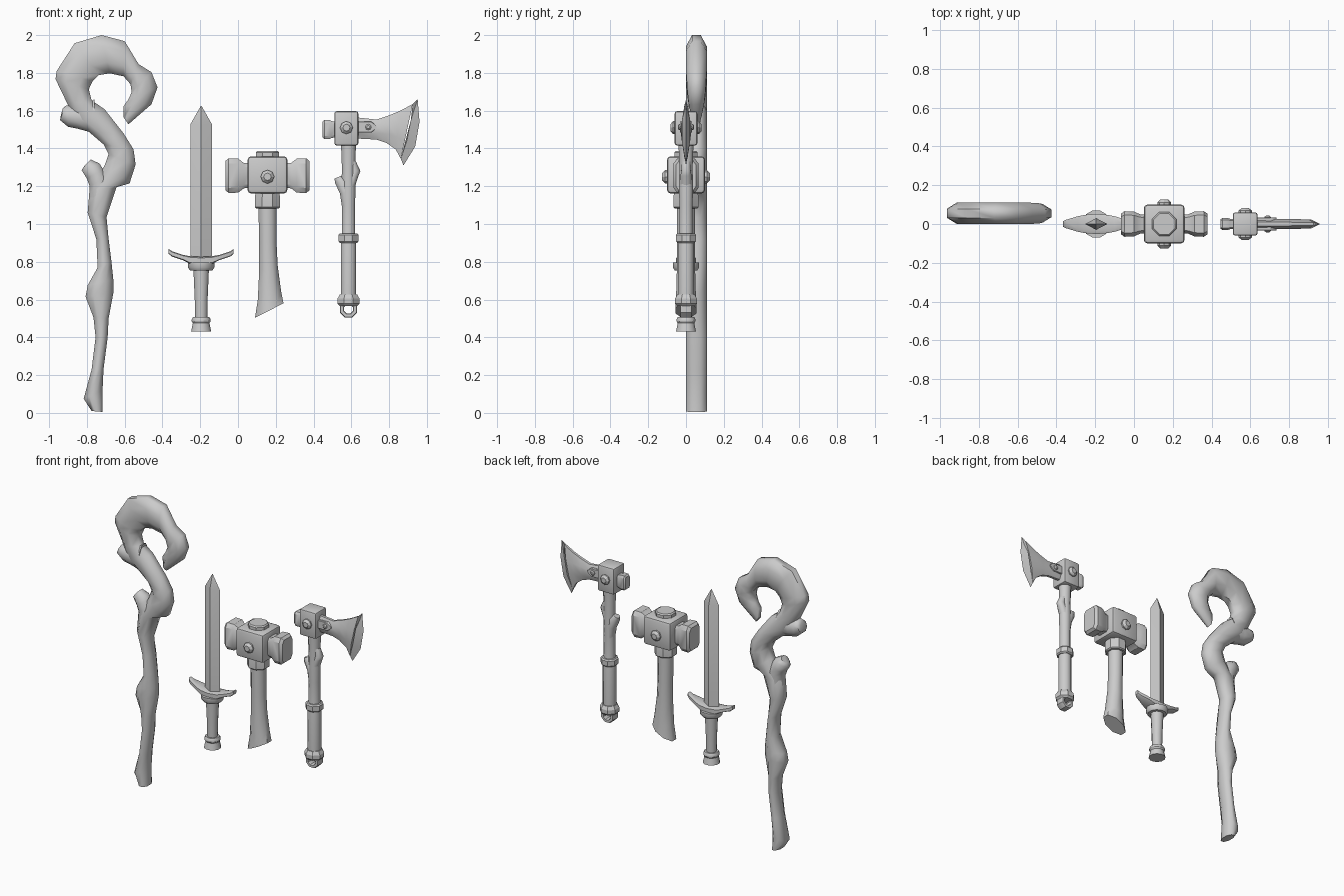
import bpy, bmesh, math


def ngon(n):
    s = 1 / math.cos(math.pi / n)
    return [(s * math.cos((i + .5) * math.tau / n), s * math.sin((i + .5) * math.tau / n)) for i in range(n)]


def cut_box(c):
    k = 1 - c
    return [(1, -k), (1, k), (k, 1), (-k, 1), (-1, k), (-1, -k), (-k, -1), (k, -1)]


OCT, ROUND, DIAMOND = ngon(8), ngon(12), [(1, 0), (0, 1), (-1, 0), (0, -1)]


def finish(name, bm, angle):
    bmesh.ops.recalc_face_normals(bm, faces=bm.faces)
    me = bpy.data.meshes.new(name)
    bm.to_mesh(me)
    bm.free()
    me.shade_smooth()
    me.set_sharp_from_angle(angle=math.radians(angle))
    ob = bpy.data.objects.new(name, me)
    bpy.context.collection.objects.link(ob)
    return ob


def loft(name, secs, shape=OCT, depth=.05, y=0, angle=30, closed=False):
    """Skin cross-sections given by two opposite edge points (x1,z1,x2,z2[,half depth])."""
    bm = bmesh.new()
    rings = []
    for s in secs:
        x1, z1, x2, z2 = s[:4]
        d = s[4] if len(s) > 4 else depth
        rings.append([bm.verts.new(((x1 + x2) / 2 + a * (x2 - x1) / 2, y + b * d,
                                    (z1 + z2) / 2 + a * (z2 - z1) / 2)) for a, b in shape])
    n = len(shape)
    for r, q in zip(rings, rings[1:] + (rings[:1] if closed else [])):
        for i in range(n):
            bm.faces.new((r[i], r[(i + 1) % n], q[(i + 1) % n], q[i]))
    if not closed:
        bm.faces.new(rings[0])
        bm.faces.new(rings[-1])
    return finish(name, bm, angle)


def turned(name, x, prof, shape=OCT, angle=40):
    return loft(name, [(x - r, z, x + r, z, r) for r, z in prof], shape, angle=angle)


def box(name, x0, x1, y, z0, z1, bevel):
    bm = bmesh.new()
    bmesh.ops.create_cube(bm, size=1)
    for v in bm.verts:
        v.co = ((x0 + x1) / 2 + v.co.x * (x1 - x0), v.co.y * 2 * y, (z0 + z1) / 2 + v.co.z * (z1 - z0))
    bmesh.ops.bevel(bm, geom=bm.edges[:], offset=bevel, segments=2, profile=.5, affect='EDGES')
    return finish(name, bm, 30)


def bolts(name, x, z, r, y0, y1):
    """Domed stud on the front and back."""
    for side, sg in (("front", -1), ("back", 1)):
        bm = bmesh.new()
        prev = None
        for rad, y in ((r, y0 - .01), (r, y0 + .4 * (y1 - y0)), (r * .55, y1)):
            ring = [bm.verts.new((x + rad * math.cos(i * math.tau / 8), sg * y,
                                  z + rad * math.sin(i * math.tau / 8))) for i in range(8)]
            if prev:
                for i in range(8):
                    bm.faces.new((prev[i], prev[(i + 1) % 8], ring[(i + 1) % 8], ring[i]))
            prev = ring
        bm.faces.new(prev)
        finish(f"{name}_{side}", bm, 30)


# Gnarled staff with hooked head: left / right edge points
staff = [(-.775, .01, -.717, .005), (-.817, .075, -.717, .12), (-.775, .23, -.712, .23),
         (-.754, .40, -.69, .40), (-.765, .505, -.685, .5), (-.807, .615, -.66, .635),
         (-.796, .675, -.66, .705), (-.743, .77, -.67, .80), (-.75, .92, -.685, .92),
         (-.796, 1.06, -.696, 1.035), (-.786, 1.18, -.643, 1.195), (-.706, 1.31, -.574, 1.215),
         (-.685, 1.37, -.542, 1.315), (-.71, 1.42, -.553, 1.395), (-.786, 1.485, -.606, 1.48),
         (-.865, 1.53, -.706, 1.607), (-.902, 1.634, -.775, 1.655), (-.966, 1.767, -.79, 1.713),
         (-.96, 1.81, -.77, 1.756), (-.865, 1.957, -.738, 1.788), (-.722, 2.0, -.68, 1.798),
         (-.60, 1.968, -.606, 1.782), (-.526, 1.846, -.569, 1.74), (-.458, 1.804, -.563, 1.698, .052),
         (-.426, 1.724, -.58, 1.66, .048), (-.458, 1.634, -.606, 1.623, .04), (-.58, 1.528, -.606, 1.565, .02)]
loft("staff", staff, depth=.055, y=.055, angle=60)
loft("staff_upper_knot", [(-.76, 1.48, -.76, 1.66), (-.85, 1.505, -.85, 1.62), (-.90, 1.515, -.895, 1.63),
                          (-.942, 1.55, -.915, 1.625, .045), (-.938, 1.575, -.928, 1.61, .025)],
     depth=.052, y=.055, angle=60)
loft("staff_lower_knot", [(-.79, 1.13, -.66, 1.18), (-.785, 1.2, -.69, 1.25), (-.80, 1.24, -.715, 1.29),
                          (-.828, 1.285, -.733, 1.32, .045), (-.815, 1.305, -.78, 1.342, .03)],
     depth=.052, y=.055, angle=60)

# Sword
SX = -.195
loft("sword_blade", [(SX - .057, .8, SX + .057, .8, .03), (SX - .057, 1.528, SX + .057, 1.528, .03),
                     (SX - .002, 1.625, SX + .002, 1.625, .001)], DIAMOND, angle=20)
half = [(.172, .868, .842, .014), (.155, .856, .828, .022), (.095, .836, .808, .04), (.06, .83, .79, .047)]
guard = [(-a, t, b, d) for a, t, b, d in half] + [(0, .826, .786, .052)] + half[::-1]
loft("sword_guard", [(SX + a, t, SX + a, b, d) for a, t, b, d in guard], cut_box(.3))
turned("sword_collar", SX, [(.06, .755), (.07, .77), (.07, .795)], ROUND)
turned("sword_grip", SX, [(.032, .49), (.034, .6), (.041, .76)], ROUND)
turned("sword_pommel", SX, [(.053, .43), (.05, .445), (.044, .475), (.05, .485), (.05, .495), (.043, .508)], ROUND, 30)

# War hammer
HX = .156
box("hammer_head", HX - .105, HX + .105, .1, 1.162, 1.358, .018)
for side, s in (("left", -1), ("right", 1)):
    loft(f"hammer_face_{side}", [(HX + s * a, 1.256 + h, HX + s * a, 1.256 - h, d) for a, h, d in
         ((.09, .065, .048), (.125, .067, .05), (.155, .09, .064), (.205, .092, .066), (.222, .078, .054))],
         cut_box(.3), angle=35)
turned("hammer_cap", HX, [(.062, 1.34), (.062, 1.378), (.055, 1.386)])
turned("hammer_collar", HX, [(.06, 1.083), (.067, 1.09), (.067, 1.14), (.062, 1.17)])
loft("hammer_handle", [(.09, .504, .241, .58, .055), (.105, .6, .228, .645, .052), (.112, .75, .21, .78, .048),
                       (.112, .9, .204, .9, .047), (.108, 1.1, .204, 1.1, .048)], angle=50)
bolts("hammer_bolt", HX, 1.25, .036, .1, .126)

# Axe
AX = .585
box("axe_socket", .51, .637, .06, 1.416, 1.597, .012)
loft("axe_poll", [(.52, 1.54, .52, 1.46, .026), (.495, 1.545, .495, 1.455, .027), (.485, 1.55, .485, 1.45, .031),
                  (.457, 1.55, .457, 1.45, .031), (.447, 1.542, .447, 1.458, .025)], cut_box(.3))
bolts("axe_bolt", .574, 1.51, .034, .06, .082)
# crescent blade: body thick in the middle, drawn to a sharp edge
blade_shape = [(-1, -.35), (-.35, -1), (.35, -1), (1, -.35), (1, .35), (.35, 1), (-.35, 1), (-1, .35)]
loft("axe_blade", [(.62, 1.565, .62, 1.453, .026), (.733, 1.553, .733, 1.447, .026),
                   (.80, 1.575, .785, 1.43, .026), (.86, 1.6, .835, 1.395, .025),
                   (.925, 1.635, .862, 1.345, .022)], blade_shape, angle=25)
bm = bmesh.new()
inner = [(.925, 1.635, .006), (.915, 1.55, .022), (.894, 1.44, .022), (.862, 1.345, .006)]
outer = [(.951, 1.66, 0), (.961, 1.54, 0), (.938, 1.41, 0), (.876, 1.31, 0)]
for s in (-1, 1):
    a, b = [[bm.verts.new((x, s * t, z)) for x, z, t in row] for row in (inner, outer)]
    for i in range(3):
        bm.faces.new((a[i], a[i + 1], b[i + 1], b[i]))
bmesh.ops.remove_doubles(bm, verts=bm.verts[:], dist=.0005)
bmesh.ops.holes_fill(bm, edges=bm.edges[:], sides=0)
finish("axe_cutting_edge", bm, 15)
loft("axe_langet", [(.63, 1.542, .63, 1.484), (.705, 1.542, .705, 1.484), (.722, 1.53, .722, 1.498),
                    (.734, 1.517, .734, 1.509)], cut_box(.1), depth=.033)
bolts("axe_rivet", .69, 1.513, .016, .033, .043)
turned("axe_handle", AX, [(.041, .6), (.041, .9), (.035, .95), (.035, 1.1), (.037, 1.2), (.035, 1.3), (.04, 1.43)], angle=50)
loft("axe_left_knot", [(.552, 1.08, .60, 1.1, .03), (.54, 1.16, .60, 1.17, .034),
                       (.515, 1.215, .585, 1.23, .03), (.51, 1.24, .545, 1.255, .02)], angle=60)
loft("axe_right_knot", [(.57, 1.21, .62, 1.2, .03), (.58, 1.25, .638, 1.255, .03),
                        (.59, 1.285, .648, 1.28, .025), (.58, 1.33, .625, 1.33, .025)], angle=60)
turned("axe_middle_band", AX, [(.046, .9), (.053, .908), (.053, .942), (.046, .95)], angle=25)
turned("axe_butt_band", AX, [(.046, .565), (.058, .578), (.058, .605), (.046, .627)], angle=25)
ring = [(i + .5) * math.tau / 8 for i in range(8)]
loft("axe_butt_loop", [(AX + .026 * math.cos(t), .55 + .026 * math.sin(t), AX + .05 * math.cos(t),
                        .55 + .05 * math.sin(t)) for t in ring], cut_box(.3), depth=.03, closed=True)
